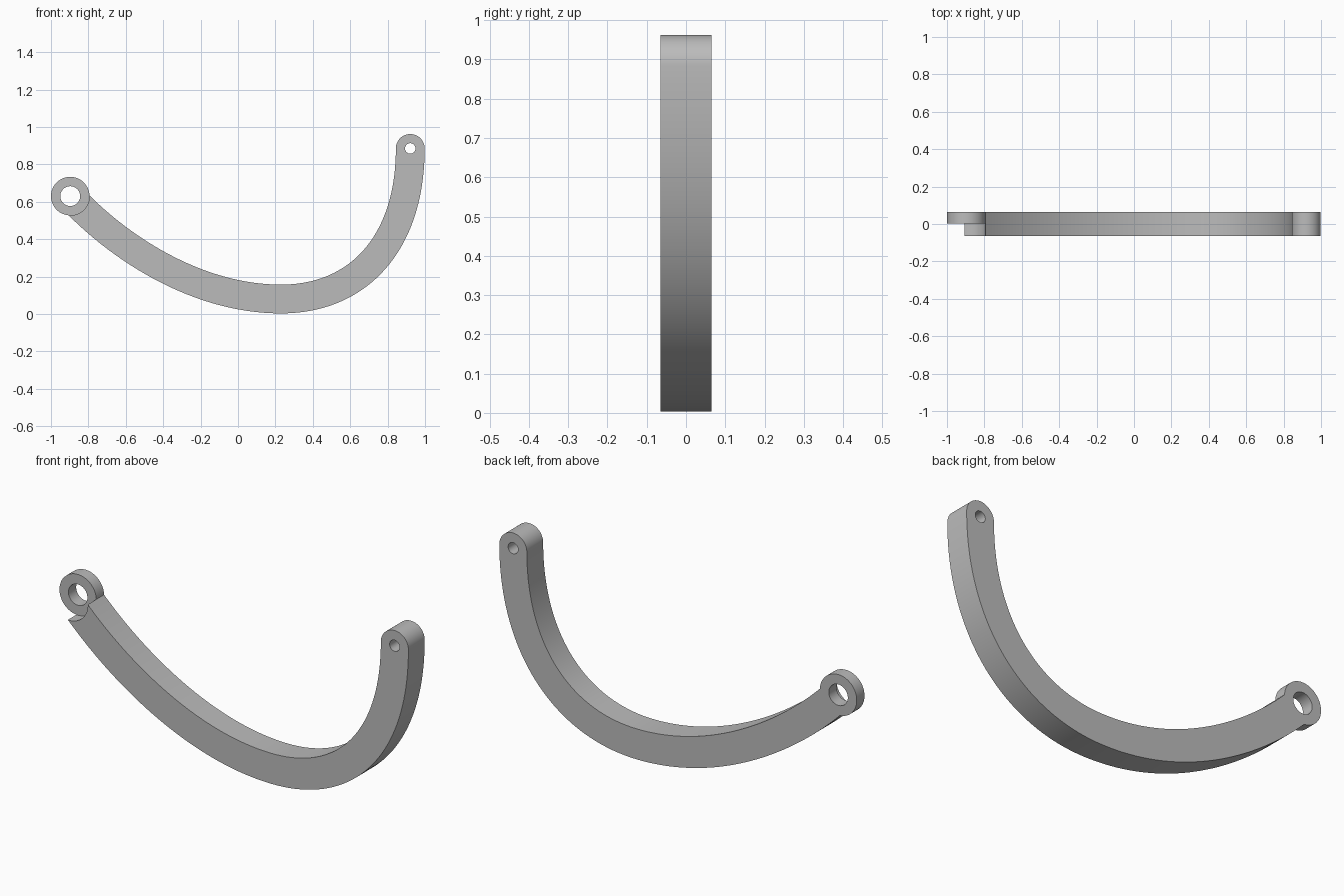
import bpy, bmesh, math
from mathutils import Vector
from mathutils.geometry import interpolate_bezier

if "Cube" in bpy.data.objects:
    bpy.data.objects.remove(bpy.data.objects["Cube"], do_unlink=True)

HALF_DEPTH = 0.065
HALF_WIDTH = 0.077
RING = Vector((-0.897, 0.63))
PIN = Vector((0.921, 0.885))
BOTTOM = Vector((0.23, 0.08))

grey = bpy.data.materials.new("plain grey")
grey.use_nodes = True
colour = (0.5, 0.5, 0.5, 1)
grey.diffuse_color = colour
grey.node_tree.nodes["Principled BSDF"].inputs["Base Color"].default_value = colour


def prism(name, outline, y0, y1):
    """Extrude a closed x-z outline from y0 to y1."""
    bm = bmesh.new()
    face = bm.faces.new([bm.verts.new((p[0], y0, p[1])) for p in outline])
    side = bmesh.ops.extrude_face_region(bm, geom=[face])
    moved = [v for v in side["geom"] if isinstance(v, bmesh.types.BMVert)]
    bmesh.ops.translate(bm, verts=moved, vec=(0, y1 - y0, 0))
    bmesh.ops.recalc_face_normals(bm, faces=bm.faces)
    mesh = bpy.data.meshes.new(name)
    bm.to_mesh(mesh)
    bm.free()
    mesh.materials.append(grey)
    obj = bpy.data.objects.new(name, mesh)
    bpy.context.collection.objects.link(obj)
    return obj


def arc(centre, radius, start, end, count):
    angles = [start + (end - start) * i / count for i in range(count)]
    return [centre + radius * Vector((math.cos(a), math.sin(a))) for a in angles]


def disc(name, centre, radius, y0, y1):
    return prism(name, arc(centre, radius, 0, math.tau, 64), y0, y1)


def combine(target, tool, operation):
    """Apply a boolean and discard the tool."""
    tool.hide_render = True
    mod = target.modifiers.new(operation, 'BOOLEAN')
    mod.operation = operation
    mod.solver = 'EXACT'
    mod.object = tool
    bpy.context.view_layer.objects.active = target
    bpy.ops.object.modifier_apply(modifier=mod.name)
    bpy.data.objects.remove(tool, do_unlink=True)


# Centre line: shallow sweep to the lowest point, then tight rise to the pin
left = interpolate_bezier(RING, Vector((-0.655, 0.367)), Vector((-0.23, 0.08)), BOTTOM, 40)
right = interpolate_bezier(BOTTOM, Vector((0.65, 0.08)), Vector((0.921, 0.385)), PIN, 40)
path = [Vector(p[:2]) for p in left + right[1:]]
lower, upper = [], []
for i, p in enumerate(path):
    t = (path[min(i + 1, len(path) - 1)] - path[max(i - 1, 0)]).normalized()
    if i == len(path) - 1:
        t = Vector((0, 1))
    normal = Vector((-t.y, t.x)) * HALF_WIDTH
    lower.append(p - normal)
    upper.append(p + normal)

# Curved bar with a rounded pin end
cap = arc(PIN, HALF_WIDTH, 0, math.pi, 32)
bar = prism("curved_arm", lower[:-1] + cap + upper[::-1], -HALF_DEPTH, HALF_DEPTH)

# Half-depth ring seat, eye ring and the two bores
combine(bar, disc("seat_cutter", RING, 0.103, -0.2, 0.003), 'DIFFERENCE')
combine(bar, disc("eye_ring", RING, 0.103, 0.003, HALF_DEPTH), 'UNION')
combine(bar, disc("eye_bore", RING, 0.053, -0.2, 0.2), 'DIFFERENCE')
combine(bar, disc("pin_bore", PIN, 0.028, -0.2, 0.2), 'DIFFERENCE')

bpy.ops.object.select_all(action='DESELECT')
bar.select_set(True)
bpy.context.view_layer.objects.active = bar
bpy.ops.object.shade_smooth_by_angle(angle=math.radians(30))
